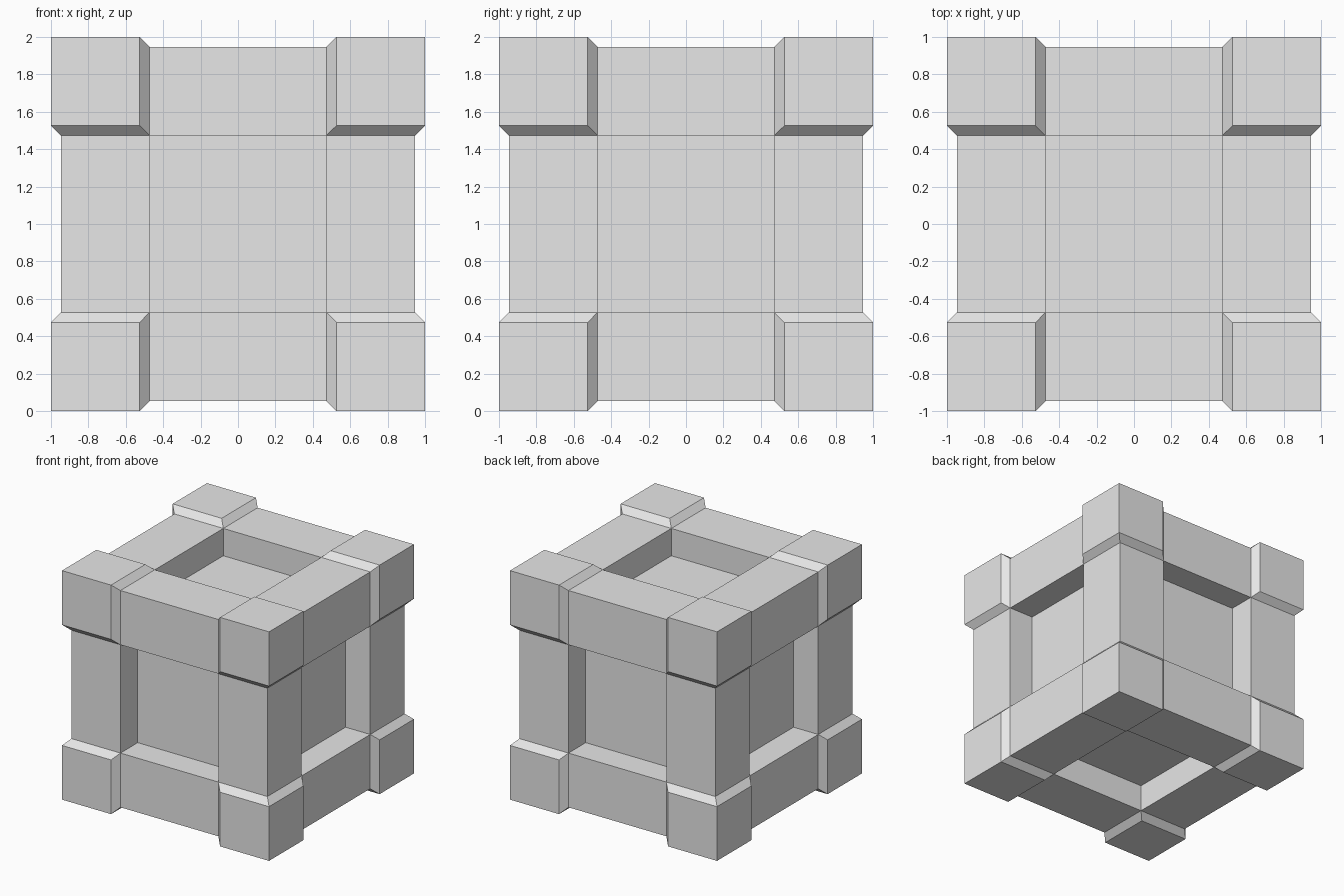
import bpy
import bmesh
from itertools import product
from mathutils import Vector

if "Cube" in bpy.data.objects:
    bpy.data.objects.remove(bpy.data.objects["Cube"], do_unlink=True)

INNER = 0.473     # inner edge of the frame beams
OUTER = 0.9465    # outer face of the frame beams
RAISE = 0.0535    # how far the corner blocks stand out
PANEL = 0.708     # recessed panel faces
CENTRE = Vector((0, 0, 1))

grey = bpy.data.materials.new("plain_grey")
grey.use_nodes = True
grey.diffuse_color = (0.8, 0.8, 0.8, 1)
grey.node_tree.nodes["Principled BSDF"].inputs["Base Color"].default_value = (0.8, 0.8, 0.8, 1)


def hull_object(name, points):
    """Flat-faced convex solid around the given points."""
    bm = bmesh.new()
    for p in points:
        bm.verts.new(p)
    result = bmesh.ops.convex_hull(bm, input=bm.verts[:])
    loose = {g for g in result["geom_interior"] + result["geom_unused"]
             if isinstance(g, bmesh.types.BMVert)}
    bmesh.ops.delete(bm, geom=list(loose), context="VERTS")
    bmesh.ops.dissolve_limit(bm, angle_limit=0.01, verts=bm.verts[:], edges=bm.edges[:])
    bmesh.ops.recalc_face_normals(bm, faces=bm.faces[:])
    mesh = bpy.data.meshes.new(name)
    bm.to_mesh(mesh)
    bm.free()
    mesh.materials.append(grey)
    obj = bpy.data.objects.new(name, mesh)
    obj.location = CENTRE
    bpy.context.collection.objects.link(obj)
    return obj


def box_points(*ranges):
    return [Vector(p) for p in product(*ranges)]


# Recessed panels: one box inside the frame
hull_object("inner_panels", box_points(*[(-PANEL, PANEL)] * 3))

# Frame: four beams along each axis
for axis, label in enumerate(("cross_beam", "side_beam", "upright_post")):
    for signs in product((-1, 1), repeat=2):
        ranges = [(s * INNER, s * OUTER) for s in signs]
        ranges.insert(axis, (-INNER, INNER))
        hull_object(label, box_points(*ranges))

# Corner blocks: a cube swept outward along its diagonal, giving bevelled collars
for signs in product((-1, 1), repeat=3):
    cube = box_points(*[(s * INNER, s * OUTER) for s in signs])
    shift = Vector(signs) * RAISE
    hull_object("corner_block", cube + [p + shift for p in cube])
